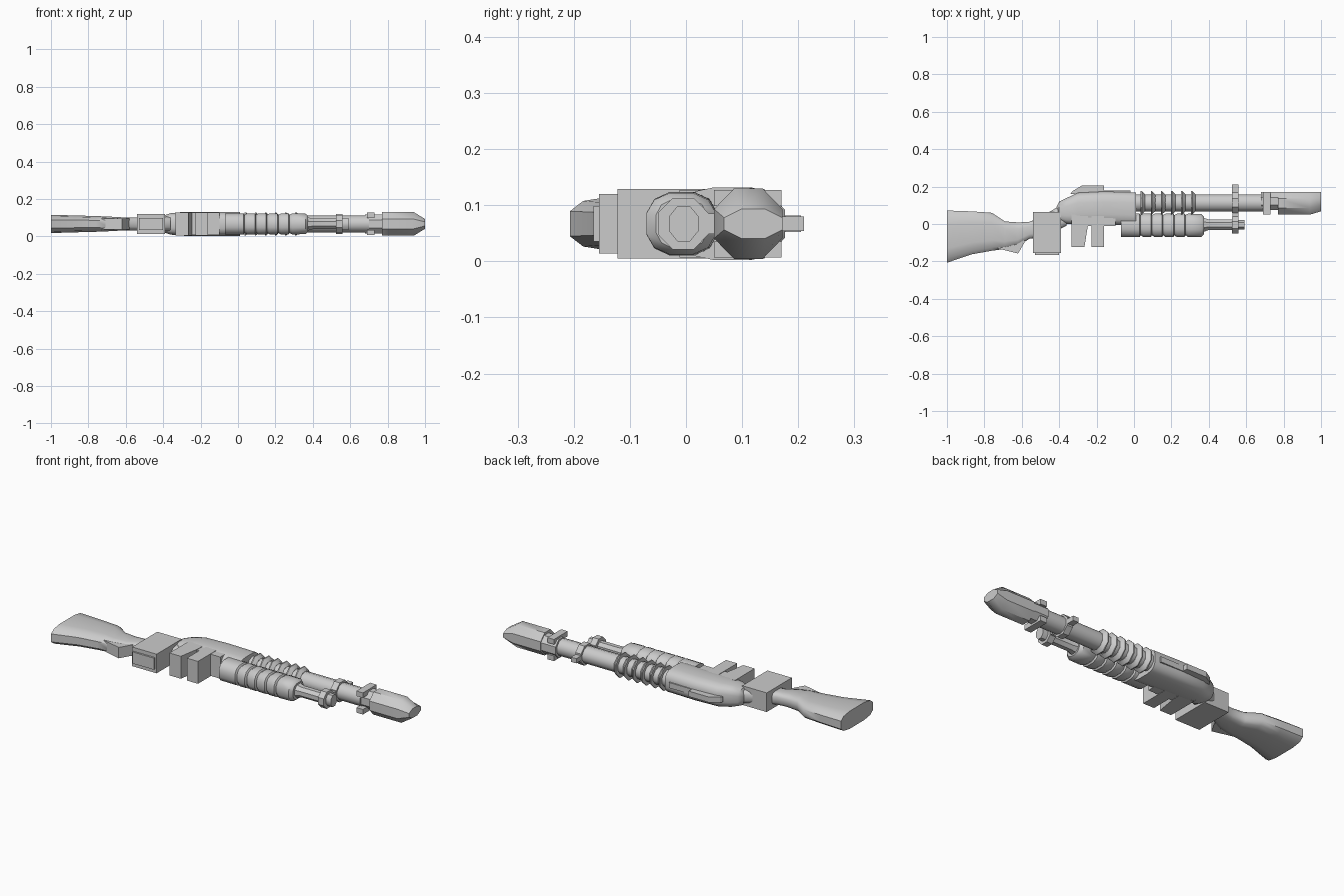
import bpy, bmesh, math

ZC = 0.067  # middle plane of the model, which lies on its side


def finish(name, bm, smooth=True):
    bmesh.ops.recalc_face_normals(bm, faces=bm.faces)
    me = bpy.data.meshes.new(name)
    bm.to_mesh(me)
    bm.free()
    ob = bpy.data.objects.new(name, me)
    bpy.context.collection.objects.link(ob)
    if smooth:
        bpy.ops.object.select_all(action='DESELECT')
        ob.select_set(True)
        bpy.context.view_layer.objects.active = ob
        bpy.ops.object.shade_smooth_by_angle(angle=math.radians(40))
    return ob


def loft(name, sections, sides=12, power=1.0):
    """Sections are (x, y_low, y_high, half_depth); power below 1 squares the ring."""
    bm = bmesh.new()
    rings = []
    for x, lo, hi, rz in sections:
        ring = []
        for i in range(sides):
            a = 2 * math.pi * (i + 0.5) / sides
            c, s = math.cos(a), math.sin(a)
            k = math.cos(math.pi / sides) if power == 1.0 else 1.0
            c = math.copysign(abs(c) ** power, c) / k
            s = math.copysign(abs(s) ** power, s) / k
            ring.append(bm.verts.new((x, (lo + hi) / 2 + c * (hi - lo) / 2, ZC + s * rz)))
        rings.append(ring)
    for a, b in zip(rings, rings[1:]):
        for i in range(sides):
            j = (i + 1) % sides
            bm.faces.new((a[i], a[j], b[j], b[i]))
    bm.faces.new(rings[0])
    bm.faces.new(rings[-1])
    return finish(name, bm)


def plate(name, pts, half, zc=ZC):
    """Side profile extruded through the thickness."""
    bm = bmesh.new()
    lo = [bm.verts.new((x, y, zc - half)) for x, y in pts]
    hi = [bm.verts.new((x, y, zc + half)) for x, y in pts]
    bm.faces.new(lo)
    bm.faces.new(hi)
    n = len(pts)
    for i in range(n):
        j = (i + 1) % n
        bm.faces.new((lo[i], lo[j], hi[j], hi[i]))
    return finish(name, bm, False)


def block(name, x0, x1, y0, y1, half):
    return plate(name, [(x0, y0), (x1, y0), (x1, y1), (x0, y1)], half)


# Shoulder stock
loft("stock", [(-1.0, -0.21, 0.075, 0.05), (-0.87, -0.165, 0.07, 0.046),
               (-0.76, -0.145, 0.062, 0.043), (-0.69, -0.135, 0.015, 0.04),
               (-0.62, -0.12, 0.01, 0.036), (-0.56, -0.08, 0.012, 0.036),
               (-0.48, -0.07, 0.05, 0.036), (-0.36, -0.01, 0.12, 0.04)],
     sides=12, power=0.6)
plate("stock_grip_spur", [(-0.73, -0.13), (-0.62, -0.158), (-0.58, -0.09), (-0.65, -0.07)], 0.03)

# Boxes and slabs under the action
block("rear_box", -0.54, -0.39, -0.155, 0.065, 0.053)
block("rear_box_foot", -0.53, -0.40, -0.165, -0.15, 0.032)
plate("grip_slab", [(-0.335, -0.122), (-0.265, -0.122), (-0.245, 0.0), (-0.245, 0.05), (-0.335, 0.05)], 0.062)
block("front_slab", -0.228, -0.16, -0.122, 0.05, 0.062)
block("slab_bridge", -0.335, -0.10, -0.012, 0.06, 0.060)

# Receiver with rounded rear
loft("receiver", [(-0.415, 0.05, 0.09, 0.02), (-0.40, 0.015, 0.12, 0.045),
                  (-0.36, 0.0, 0.14, 0.058), (-0.30, -0.005, 0.168, 0.064),
                  (-0.16, -0.005, 0.175, 0.065), (0.01, -0.01, 0.17, 0.065)],
     sides=16, power=0.62)
plate("receiver_top_rib", [(-0.34, 0.16), (-0.33, 0.175), (-0.28, 0.205), (-0.16, 0.205),
                           (-0.16, 0.178), (-0.02, 0.178), (-0.02, 0.16)], 0.015)

# Sliding forend with shallow grooves
forend = [(-0.07, -0.07, 0.06, 0.058)]
for i in range(5):
    x = 0.03 + i * 0.06
    forend += [(x, -0.072, 0.057, 0.058), (x + 0.006, -0.062, 0.05, 0.05), (x + 0.02, -0.072, 0.057, 0.058)]
forend += [(0.36, -0.072, 0.055, 0.056), (0.375, -0.055, 0.04, 0.045)]
loft("forend", forend, sides=12, power=0.8)

# Barrel, lower tube and cooling fins
loft("barrel", [(-0.02, 0.068, 0.158, 0.044), (0.7, 0.068, 0.158, 0.044)], sides=10)
loft("magazine_tube", [(0.35, -0.05, 0.04, 0.042), (0.40, -0.032, 0.024, 0.028),
                       (0.55, -0.032, 0.024, 0.028)], sides=8)
loft("magazine_cap", [(0.55, -0.03, 0.022, 0.032), (0.59, -0.03, 0.022, 0.032)], sides=8)
for i in range(6):
    x = 0.04 + i * 0.054
    loft(f"cooling_fin_{i + 1}", [(x - 0.004, 0.052, 0.176, 0.062), (x + 0.002, 0.052, 0.176, 0.062),
                                  (x + 0.02, 0.068, 0.158, 0.045)], sides=8)

# Clamp joining barrel and tube, with front sight
loft("barrel_clamp_upper", [(0.525, 0.06, 0.168, 0.054), (0.56, 0.06, 0.168, 0.054)], sides=8)
loft("barrel_clamp_lower", [(0.525, -0.05, 0.04, 0.046), (0.56, -0.05, 0.04, 0.046)], sides=8)
block("clamp_web", 0.527, 0.558, 0.0, 0.1, 0.018)
block("front_sight", 0.525, 0.558, 0.16, 0.21, 0.013)

# Muzzle shroud: notched collar, sleeve and chisel tip
loft("muzzle_collar", [(0.68, 0.075, 0.17, 0.05), (0.78, 0.075, 0.17, 0.05)], sides=8)
for s, label in ((-1, "lower"), (1, "upper")):
    plate(f"collar_lug_{label}", [(0.69, 0.05), (0.73, 0.05), (0.73, 0.17), (0.69, 0.17)], 0.014, ZC + s * 0.046)
loft("muzzle_sleeve", [(0.77, 0.05, 0.172, 0.063), (0.94, 0.05, 0.172, 0.063),
                       (1.0, 0.068, 0.172, 0.026)], sides=8)
